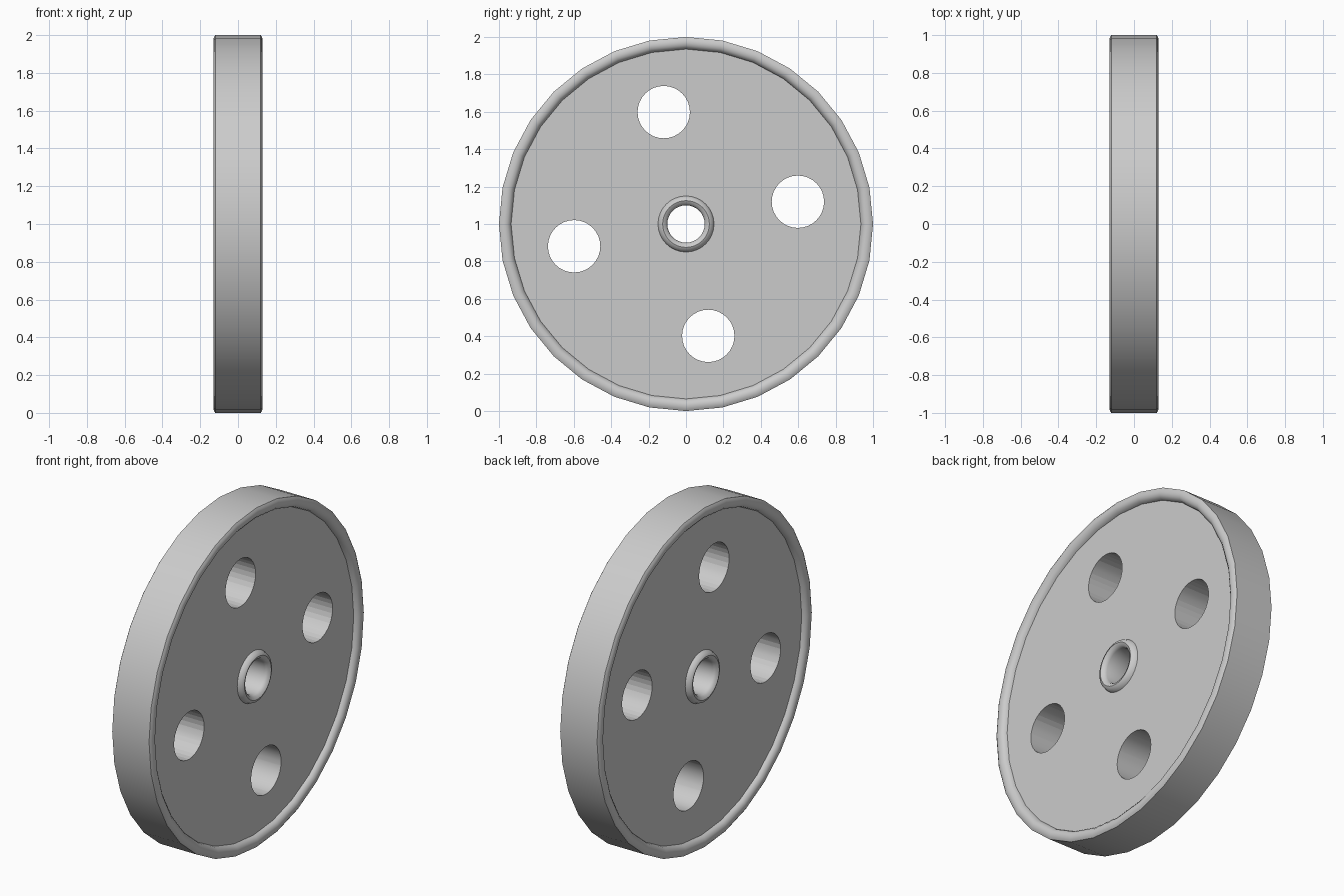
import bpy, bmesh, math

if "Cube" in bpy.data.objects:
    bpy.data.objects.remove(bpy.data.objects["Cube"])

SEG = 32


def lathe(name, profile, seg=SEG, center=(0, 0, 1), angle=50):
    """Revolve a closed (x, radius) profile around an x-parallel axis."""
    bm = bmesh.new()
    rings = []
    for i in range(seg):
        a = 2 * math.pi * i / seg
        rings.append([bm.verts.new((x, r * math.cos(a), r * math.sin(a))) for x, r in profile])
    n = len(profile)
    for i in range(seg):
        p, q = rings[i], rings[(i + 1) % seg]
        for j in range(n):
            k = (j + 1) % n
            bm.faces.new((p[j], p[k], q[k], q[j]))
    bmesh.ops.recalc_face_normals(bm, faces=bm.faces)
    mesh = bpy.data.meshes.new(name)
    bm.to_mesh(mesh)
    bm.free()
    obj = bpy.data.objects.new(name, mesh)
    bpy.context.collection.objects.link(obj)
    obj.location = center
    smooth(obj, angle)
    return obj


def smooth(obj, angle):
    bpy.ops.object.select_all(action='DESELECT')
    obj.select_set(True)
    bpy.context.view_layer.objects.active = obj
    bpy.ops.object.shade_smooth_by_angle(angle=math.radians(angle))


def mirrored(half):
    return half + [(-x, r) for x, r in reversed(half)]


# Wheel body: tread, rounded lips, recessed faces and raised hub with bore
wheel = lathe("wheel", mirrored([
    (0.105, 0.10), (0.122, 0.108), (0.13, 0.125), (0.122, 0.142), (0.10, 0.15),
    (0.10, 0.935), (0.115, 0.94), (0.127, 0.955), (0.13, 0.97), (0.128, 0.988), (0.12, 1.0)]))

# Four round holes, turned by one segment
for i in range(4):
    a = math.radians(11.25 + 90 * i)
    bpy.ops.mesh.primitive_cylinder_add(
        vertices=SEG, radius=0.14, depth=0.6, rotation=(0, math.pi / 2, 0),
        location=(0, 0.61 * math.cos(a), 1 + 0.61 * math.sin(a)))
    cutter = bpy.context.object
    cutter.name = f"hole_cutter_{i + 1}"
    mod = wheel.modifiers.new("hole", 'BOOLEAN')
    mod.operation = 'DIFFERENCE'
    mod.solver = 'EXACT'
    mod.object = cutter
    bpy.context.view_layer.objects.active = wheel
    bpy.ops.object.modifier_apply(modifier=mod.name)
    bpy.data.objects.remove(cutter)
smooth(wheel, 50)
